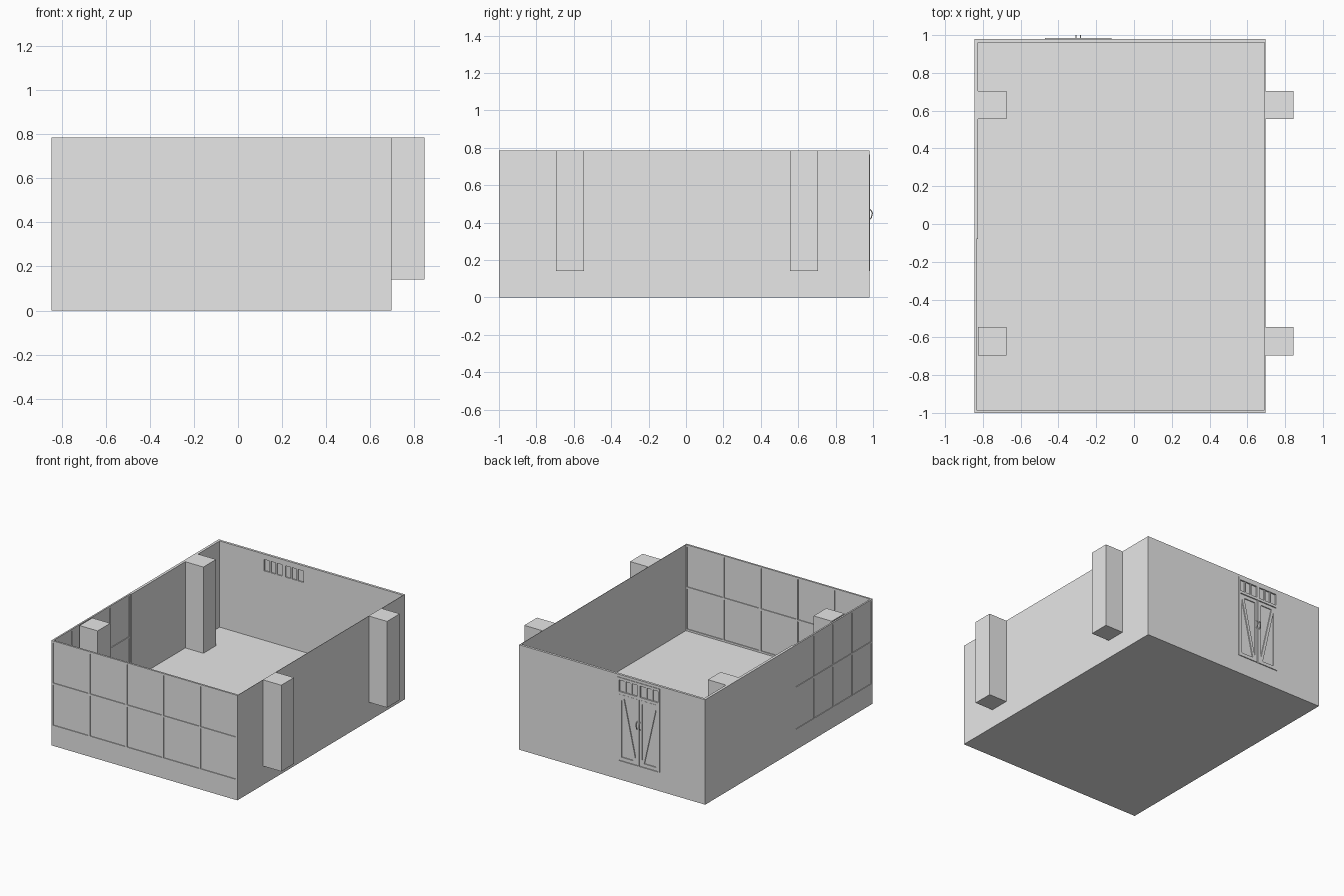
import bpy
import bmesh
from mathutils import Vector

cube = bpy.data.objects.get("Cube")
if cube:
    bpy.data.objects.remove(cube, do_unlink=True)

grey = bpy.data.materials.new("plain_grey")
grey.use_nodes = True
grey.diffuse_color = (0.8, 0.8, 0.8, 1)
grey.node_tree.nodes["Principled BSDF"].inputs["Base Color"].default_value = (0.8, 0.8, 0.8, 1)

# Room limits
X0, X1, Y0, Y1 = -0.845, 0.695, -1.0, 0.98
FLOOR, TOP = 0.14, 0.785
WIN_END = -0.08      # where the side windows stop
BAR = 0.014          # glazing bar width


def finish(name, bm):
    bmesh.ops.recalc_face_normals(bm, faces=bm.faces)
    mesh = bpy.data.meshes.new(name)
    bm.to_mesh(mesh)
    bm.free()
    mesh.materials.append(grey)
    obj = bpy.data.objects.new(name, mesh)
    bpy.context.collection.objects.link(obj)
    return obj


def add_box(bm, xs, ys, zs):
    verts = bmesh.ops.create_cube(bm, size=1)["verts"]
    for v in verts:
        v.co = Vector([(r[0] + r[1]) / 2 + c * (r[1] - r[0]) for c, r in zip(v.co, (xs, ys, zs))])


def boxes(name, *parts):
    bm = bmesh.new()
    for part in parts:
        add_box(bm, *part)
    return finish(name, bm)


def window_wall(name, along, start, end, outer, inner, columns):
    """Two rows of panes held in a grid of bars; along is 'x' or 'y'."""
    bm = bmesh.new()

    def place(run, depth, zs):
        add_box(bm, *((run, depth, zs) if along == 'x' else (depth, run, zs)))

    mid = (outer + inner) / 2
    place((start, end), (mid - 0.001, mid + 0.001), (FLOOR, TOP))
    width = end - start - BAR
    rows = [FLOOR + i * (TOP - BAR - FLOOR) / 2 for i in range(3)]
    for i in range(columns + 1):
        s = start + width * i / columns
        place((s, s + BAR), (outer, inner), (FLOOR, TOP))
        if i < columns:
            for z in rows:
                place((s + BAR, s + width / columns), (outer, inner), (z, z + BAR))
    return finish(name, bm)


# Floor slab and plain walls
boxes("floor_slab", ((X0, X1), (Y0, Y1), (0, FLOOR)))
boxes("left_wall", ((X1 - 0.003, X1), (Y0, Y1), (FLOOR, TOP)))
boxes("right_wall", ((X0, X0 + 0.02), (WIN_END, Y1), (FLOOR, TOP)))

# Glazed walls
window_wall("front_window_wall", 'x', X0, X1, Y0, Y0 + 0.014, 5)
window_wall("right_window_wall", 'y', Y0, WIN_END, X0, X0 + 0.012, 4)

# Four pillars, outside on the left and inside on the right
for side, x in (("left", X1), ("right", X0 + 0.02)):
    for end, y in (("front", -0.695), ("back", 0.555)):
        boxes(f"{side}_{end}_pillar", ((x, x + 0.15), (y, y + 0.15), (FLOOR, TOP)))

# Back wall around the doorway
D0, D1, DTOP, RAIL = -0.47, -0.12, 0.765, 0.645
DC = (D0 + D1) / 2
WALL_Y = (Y1 - 0.018, Y1)
boxes("back_wall",
      ((X0 + 0.02, D0), WALL_Y, (FLOOR, TOP)),
      ((D1, X1), WALL_Y, (FLOOR, TOP)),
      ((D0, D1), WALL_Y, (DTOP, TOP)))
boxes("door_panel", ((D0, D1), (WALL_Y[0], 0.973), (FLOOR, RAIL)))
boxes("transom_panes", ((D0, D1), (0.97, 0.973), (RAIL, DTOP)))

# Door frame with a centre post
FRAME_Y = (WALL_Y[0], Y1 + 0.004)
W = 0.013
boxes("door_frame",
      ((D0, D0 + W), FRAME_Y, (FLOOR, DTOP)),
      ((D1 - W, D1), FRAME_Y, (FLOOR, DTOP)),
      ((DC - W, DC + W), FRAME_Y, (RAIL, DTOP)),
      ((DC - 0.004, DC + 0.004), FRAME_Y, (FLOOR, RAIL)),
      ((D0, D1), FRAME_Y, (DTOP - 0.02, DTOP)),
      ((D0, D1), FRAME_Y, (RAIL - 0.005, RAIL + 0.015)))

LEAF_Y = (0.97, Y1)
for side, sign in (("left", 1), ("right", -1)):
    def span(a, b):
        return tuple(sorted((DC + sign * a, DC + sign * b)))

    # Transom bars between three small panes
    half = (D1 - D0) / 2
    step = (half - 2 * W) / 3
    boxes(f"{side}_transom_bars", *[
        (span(W + step * i - 0.005, W + step * i + 0.005), (WALL_Y[0], Y1), (RAIL, DTOP))
        for i in (1, 2)])

    # Leaf frame
    inner, outer, low, high = 0.006, half - W, FLOOR + 0.005, RAIL - 0.008
    boxes(f"{side}_door_leaf",
          (span(inner, inner + 0.02), LEAF_Y, (low, high)),
          (span(outer - 0.02, outer), LEAF_Y, (low, high)),
          (span(inner, outer), LEAF_Y, (low, low + 0.025)),
          (span(inner, outer), LEAF_Y, (high - 0.025, high)))

    # Diagonal brace from the outer top to the inner bottom
    bm = bmesh.new()
    a, b, t = inner + 0.016, outer - 0.016, 0.022
    outline = [(a, low + 0.02), (a + t, low + 0.02), (b, high - 0.02), (b - t, high - 0.02)]
    face = bm.faces.new([bm.verts.new((DC + sign * x, LEAF_Y[0], z)) for x, z in outline])
    ext = bmesh.ops.extrude_face_region(bm, geom=[face])["geom"]
    bmesh.ops.translate(bm, vec=(0, LEAF_Y[1] - LEAF_Y[0], 0),
                        verts=[g for g in ext if isinstance(g, bmesh.types.BMVert)])
    finish(f"{side}_door_brace", bm)

    # Pull handle
    curve = bpy.data.curves.new(f"{side}_door_handle", 'CURVE')
    curve.dimensions = '3D'
    curve.bevel_depth = 0.0035
    curve.bevel_resolution = 1
    curve.use_fill_caps = True
    spline = curve.splines.new('POLY')
    path = [(0.975, 0.41), (0.99, 0.425), (0.9965, 0.45), (0.99, 0.465), (0.975, 0.475)]
    spline.points.add(len(path) - 1)
    for p, (y, z) in zip(spline.points, path):
        p.co = (DC + sign * 0.012, y, z, 1)
    curve.materials.append(grey)
    bpy.context.collection.objects.link(bpy.data.objects.new(f"{side}_door_handle", curve))
